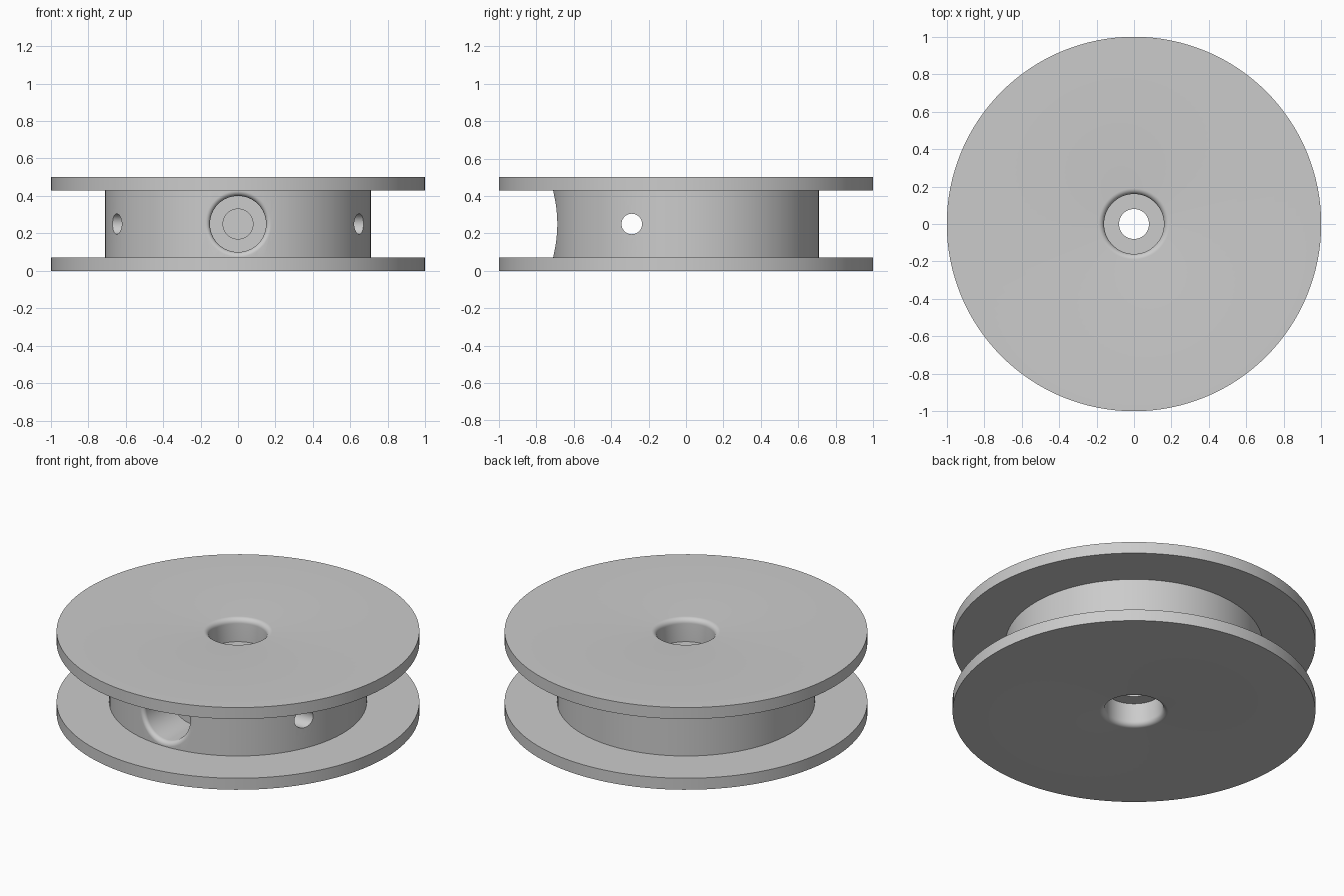
import bpy, bmesh
from math import sin, cos, pi, sqrt

SEG = 128
HEIGHT, FLANGE, HUB_R = 0.5, 0.07, 0.71
MID = HEIGHT / 2

if "Cube" in bpy.data.objects:
    bpy.data.objects.remove(bpy.data.objects["Cube"])

# Single grey plastic
grey = bpy.data.materials.new("grey_plastic")
grey.use_nodes = True
colour = (0.6, 0.6, 0.6, 1)
grey.diffuse_color = colour
grey.node_tree.nodes["Principled BSDF"].inputs["Base Color"].default_value = colour


def make_object(name, rings, closed):
    """Bridge rings of points into a mesh; closed joins last to first, else caps."""
    bm = bmesh.new()
    rows = [[bm.verts.new(p) for p in ring] for ring in rings]
    pairs = list(zip(rows, rows[1:] + rows[:1])) if closed else list(zip(rows, rows[1:]))
    for a, b in pairs:
        n = len(a)
        for i in range(n):
            j = (i + 1) % n
            bm.faces.new((a[i], a[j], b[j], b[i]))
    if not closed:
        bm.faces.new(rows[0])
        bm.faces.new(rows[-1])
    bmesh.ops.recalc_face_normals(bm, faces=bm.faces)
    mesh = bpy.data.meshes.new(name)
    bm.to_mesh(mesh)
    bm.free()
    mesh.materials.append(grey)
    obj = bpy.data.objects.new(name, mesh)
    bpy.context.collection.objects.link(obj)
    return obj


def circle(n):
    return [(cos(2 * pi * i / n), sin(2 * pi * i / n)) for i in range(n)]


# Spool: lathed half profile, mirrored about mid height
BORE_R, SHAFT_R, FILLET, BORE_DEPTH = 0.16, 0.08, 0.03, 0.14
lower = [(SHAFT_R, BORE_DEPTH), (BORE_R, BORE_DEPTH)]
for k in range(9):
    a = pi / 2 * k / 8
    lower.append((BORE_R + FILLET * (1 - cos(a)), FILLET * (1 - sin(a))))
lower += [(1, 0), (1, FLANGE), (HUB_R, FLANGE)]
profile = lower + [(r, HEIGHT - z) for r, z in reversed(lower)]
spool = make_object("spool", [[(r * c, r * s, z) for c, s in circle(SEG)]
                              for r, z in profile], True)


def hub_y(x):
    return -sqrt(HUB_R ** 2 - x ** 2)


# Front socket cutter: rounded mouth that follows the hub, then a stepped bore
SOCKET_R, LIP = 0.15, 0.028
around = circle(64)
rings = [[((SOCKET_R + LIP) * c, -0.8, MID + (SOCKET_R + LIP) * s) for c, s in around]]
for k in range(9):
    a = pi / 2 * k / 8
    r = SOCKET_R + LIP * (1 - sin(a))
    rings.append([(r * c, hub_y(r * c) + LIP * (1 - cos(a)), MID + r * s)
                  for c, s in around])
for r, y in ((SOCKET_R, -0.44), (SHAFT_R, -0.44), (SHAFT_R, -0.2)):
    rings.append([(r * c, y, MID + r * s) for c, s in around])
socket_cutter = make_object("socket_cutter", rings, False)

# Cross hole cutter: straight through from side to side
pin_cutter = make_object("cross_hole_cutter", [
    [(x, -0.29 + 0.055 * c, MID + 0.055 * s) for c, s in circle(40)]
    for x in (-0.9, 0.9)], False)

for cutter in (socket_cutter, pin_cutter):
    mod = spool.modifiers.new(cutter.name, 'BOOLEAN')
    mod.operation = 'DIFFERENCE'
    mod.solver = 'EXACT'
    mod.object = cutter

# Apply the cuts, drop the cutters and smooth the round surfaces
bpy.ops.object.select_all(action='DESELECT')
bpy.context.view_layer.objects.active = spool
spool.select_set(True)
for mod in list(spool.modifiers):
    bpy.ops.object.modifier_apply(modifier=mod.name)
for cutter in (socket_cutter, pin_cutter):
    bpy.data.objects.remove(cutter)
bpy.ops.object.shade_smooth_by_angle(angle=pi / 6)
